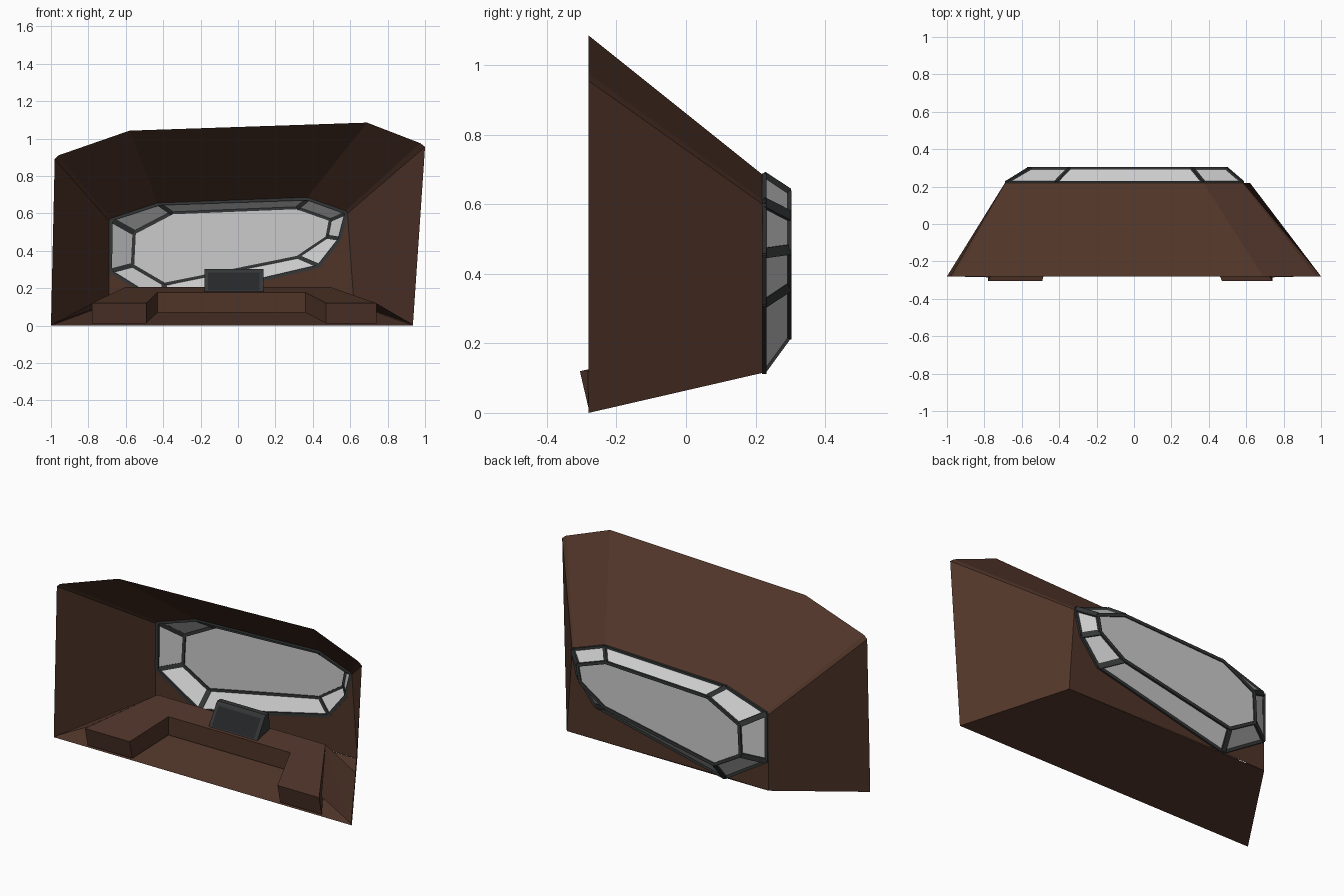
import bpy, bmesh
from mathutils import Vector

if "Cube" in bpy.data.objects:
    bpy.data.objects.remove(bpy.data.objects["Cube"])


def material(name, col):
    m = bpy.data.materials.new(name)
    m.diffuse_color = (*col, 1)
    m.use_nodes = True
    m.node_tree.nodes["Principled BSDF"].inputs["Base Color"].default_value = m.diffuse_color
    return m


BROWN = material("brown_panel", (0.08, 0.035, 0.022))
DARK = material("dark_frame", (0.035, 0.037, 0.038))
BLACK = material("screen_black", (0.018, 0.02, 0.022))


def build(name, verts, faces, mat=None):
    bm = bmesh.new()
    vs = [bm.verts.new(v) for v in verts]
    for f in faces:
        bm.faces.new([vs[i] for i in f])
    bmesh.ops.recalc_face_normals(bm, faces=bm.faces)
    me = bpy.data.meshes.new(name)
    bm.to_mesh(me)
    bm.free()
    ob = bpy.data.objects.new(name, me)
    bpy.context.collection.objects.link(ob)
    if mat:
        me.materials.append(mat)
    return ob


def at_y(pts, y):
    return [(x, y, z) for x, z in pts]


def ring(n, a=0, b=None):
    """Quads joining two n-sided loops that start at indices a and b."""
    b = n if b is None else b
    return [(a + i, a + (i + 1) % n, b + (i + 1) % n, b + i) for i in range(n)]


# Hull: tapered shell from the open front to the window end
front = [(-1, 0), (-.98, .89), (-.96, .91), (-.58, 1.042),
         (.69, 1.085), (.975, .975), (1, .955), (.935, 0)]
back = [(-.69, .115), (-.69, .56), (-.68, .572), (-.43, .655),
        (.37, .685), (.575, .612), (.585, .6), (.62, .115)]
build("hull", at_y(front, -.28) + at_y(back, .22), ring(8), BROWN)

# Window outlines
outer = [(-.68, .567), (-.42, .652), (.372, .679), (.58, .604),
         (.543, .46), (.43, .316), (-.41, .12), (-.682, .289)]
inner = [(-.555, .497), (-.35, .604), (.313, .631), (.495, .567),
         (.476, .47), (.318, .364), (-.393, .22), (-.564, .32)]

# Wall panels under the window
build("back_wall_left", at_y([(-.69, .115), (-.69, .565), outer[7], outer[6]], .22),
      [(0, 1, 2, 3)], BROWN)
build("back_wall_right",
      at_y([(.62, .115), (.585, .6), outer[4], outer[5], outer[6]], .22),
      [(0, 1, 2), (0, 2, 3), (0, 3, 4)], BROWN)

# Glass: sloped panes and flat centre pane
o3 = [Vector(p) for p in at_y(outer, .225)]
i3 = [Vector(p) for p in at_y(inner, .298)]
build("window_glass", o3 + i3, ring(8) + [tuple(range(8, 16))])


# Frame bars along both outlines and the spokes
def bars(name, segments, w, d):
    verts, faces = [], []
    for p, q in segments:
        t = (q - p).normalized()
        side = t.cross(Vector((0, 1, 0))).normalized()
        up = side.cross(t).normalized()
        k = len(verts)
        for c in (p, q):
            verts += [c + side * a * w + up * b * d
                      for a, b in ((-1, -1), (1, -1), (1, 1), (-1, 1))]
        faces += ring(4, k, k + 4) + [(k, k + 1, k + 2, k + 3), (k + 4, k + 5, k + 6, k + 7)]
    return build(name, verts, faces, DARK)


loop = lambda pts: [(pts[i], pts[(i + 1) % 8]) for i in range(8)]
bars("window_outer_frame", loop(o3), .009, .006)
bars("window_inner_frame", loop(i3), .009, .006)
bars("window_spokes", list(zip(o3, i3)), .015, .005)

# Console: U-shaped desk sloping up towards the window
plan = [(-.78, -.305), (-.49, -.305), (-.43, -.03), (.36, -.03),
        (.47, -.305), (.74, -.305), (.49, .11), (-.6, .11)]
slope = lambda y: .12 + .21 * (y + .305)
top = [(x, y, slope(y)) for x, y in plan]
bottom = [(x, y + (.025 if y < -.2 else 0), slope(y) - .108) for x, y in plan]
build("console", top + bottom,
      ring(8) + [(0, 1, 2, 7), (2, 3, 6, 7), (3, 4, 5, 6)], BROWN)

# Ramps filling the gap between console and side walls
build("left_ramp", [(-.99, -.28, .008), (-.78, -.285, .119), (-.6, .11, .207), (-.755, .11, .095)],
      [(0, 1, 2), (0, 2, 3)], BROWN)
build("right_ramp", [(.93, -.28, .008), (.74, -.285, .119), (.49, .11, .207), (.685, .11, .095)],
      [(0, 1, 2), (0, 2, 3)], BROWN)

# Monitor: slanted housing with an inset screen
section = [(-.02, .172), (.055, .29), (.065, .302), (.095, .302), (.1, .2)]
n = len(section)
build("monitor", [(x, y, z) for x in (-.18, .135) for y, z in section],
      ring(n) + [tuple(range(n)), tuple(range(n, 2 * n))], DARK)
build("monitor_screen", [(-.16, -.014, .187), (.115, -.014, .187), (.115, .047, .283), (-.16, .047, .283)],
      [(0, 1, 2, 3)], BLACK)
